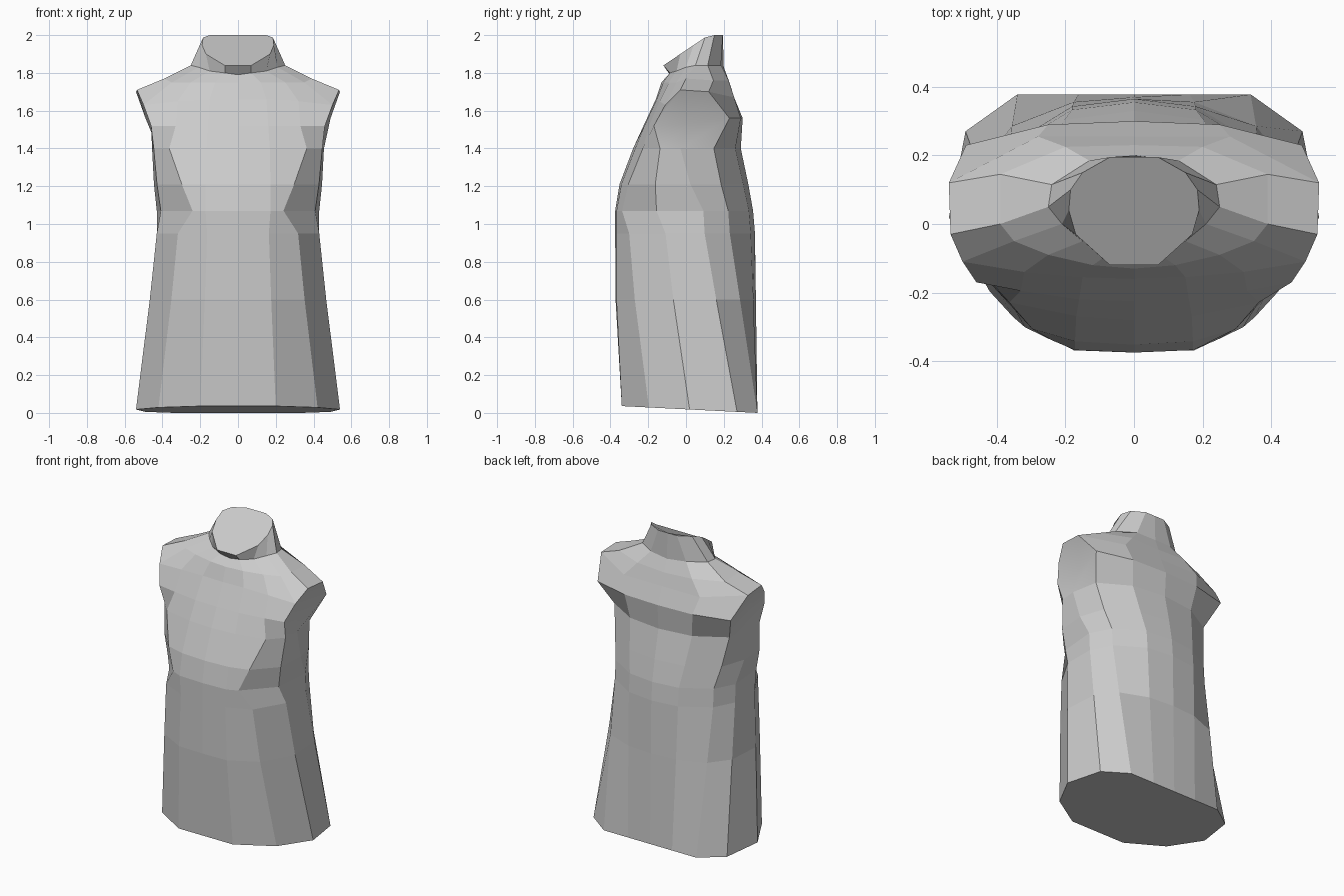
import bpy
import bmesh
from mathutils import Vector

default_cube = bpy.data.objects.get("Cube")
if default_cube:
    bpy.data.objects.remove(default_cube, do_unlink=True)

# Single clay material
clay = bpy.data.materials.new("clay_grey")
clay.use_nodes = True
CLAY_COLOUR = (0.6, 0.6, 0.6, 1)
clay.diffuse_color = CLAY_COLOUR
clay.node_tree.nodes["Principled BSDF"].inputs["Base Color"].default_value = CLAY_COLOUR

# Half outlines, front centre to back centre: x as a share of the half
# width, y as a share of the depth
HEM = [(0, 0), (.37, 0), (.78, .2), (1, .5), (.91, .85), (.63, 1), (.3, 1), (0, 1)]
WAIST = [(0, 0), (.38, .01), (.74, .1), (1, .36), (1, .64), (.84, .82), (.42, .97), (0, 1)]
RIBS = [(0, 0), (.4, .01), (.56, .05), (.95, .3), (1, .64), (.84, .82), (.42, .97), (0, 1)]
ARMPIT = [(0, 0), (.37, .02), (.8, .09), (.98, .25), (1, .44), (.93, .75), (.5, .95), (0, 1)]


def blend(first, second, amount):
    """Mix two outlines."""
    return [tuple(Vector(p).lerp(Vector(q), amount)) for p, q in zip(first, second)]


def section(height, half_width, front, back, outline, tilt=0):
    """Scale an outline into a half cross-section, tilted along its depth."""
    points = []
    for across, depth in outline:
        y = front + (back - front) * depth
        points.append((across * half_width, y, height + tilt * y))
    return points


def full_ring(bm, half):
    """Turn a half section into a closed ring of mirrored vertices."""
    mirrored = [(-x, y, z) for x, y, z in reversed(half[1:-1])]
    return [bm.verts.new(p) for p in list(half) + mirrored]


# Lower body from hem to armpits
sections = [
    section(.019, .54, -.34, .378, HEM, tilt=-.05),
    section(.6, .467, -.373, .37, blend(HEM, WAIST, .63)),
    section(.95, .43, -.375, .365, WAIST),
    section(1.07, .43, -.375, .355, RIBS),
    section(1.21, .445, -.352, .33, blend(RIBS, ARMPIT, .45)),
    section(1.4, .455, -.28, .29, ARMPIT),
]

# Sections through the arm openings and shoulders
sections.append([
    (0, -.225, 1.52), (.16, -.22, 1.52), (.33, -.195, 1.52), (.46, -.17, 1.52),
    (.45, .02, 1.53), (.49, .23, 1.56), (.25, .29, 1.56), (0, .3, 1.56)])
sections.append([
    (0, -.16, 1.66), (.15, -.155, 1.66), (.32, -.14, 1.65), (.5, -.11, 1.63),
    (.535, -.03, 1.71), (.54, .12, 1.7), (.28, .255, 1.67), (0, .255, 1.67)])
sections.append([
    (0, -.13, 1.75), (.12, -.12, 1.75), (.25, -.09, 1.75), (.35, -.05, 1.75),
    (.39, 0, 1.77), (.39, .145, 1.76), (.2, .225, 1.76), (0, .23, 1.75)])

# Neck base and slanted neck opening
sections.append([
    (0, -.085, 1.79), (.07, -.085, 1.8), (.15, -.05, 1.81), (.21, 0, 1.83),
    (.25, .05, 1.84), (.24, .115, 1.84), (.13, .185, 1.84), (0, .2, 1.83)])
neck_rim = [(0, -.12), (.07, -.12), (.17, -.03), (.19, .04),
            (.185, .1), (.15, .15), (.07, .195), (0, .195)]
sections.append([(x, y, min(2, 1.92 + y * .67)) for x, y in neck_rim])

# Skin the sections into one closed torso
bm = bmesh.new()
rings = [full_ring(bm, half) for half in sections]
count = len(rings[0])
arm_columns = (3, 4, count - 4, count - 5)
for level, (low, high) in enumerate(zip(rings, rings[1:])):
    for i in range(count):
        j = (i + 1) % count
        face = bm.faces.new((low[i], low[j], high[j], high[i]))
        # The hollow arm openings shade softly, all else is faceted
        face.smooth = level in (5, 6) and i in arm_columns
bm.faces.new(list(reversed(rings[0])))
bm.faces.new(rings[-1])
bmesh.ops.recalc_face_normals(bm, faces=bm.faces)

mesh = bpy.data.meshes.new("torso")
bm.to_mesh(mesh)
bm.free()
mesh.materials.append(clay)
torso = bpy.data.objects.new("torso", mesh)
bpy.context.collection.objects.link(torso)
